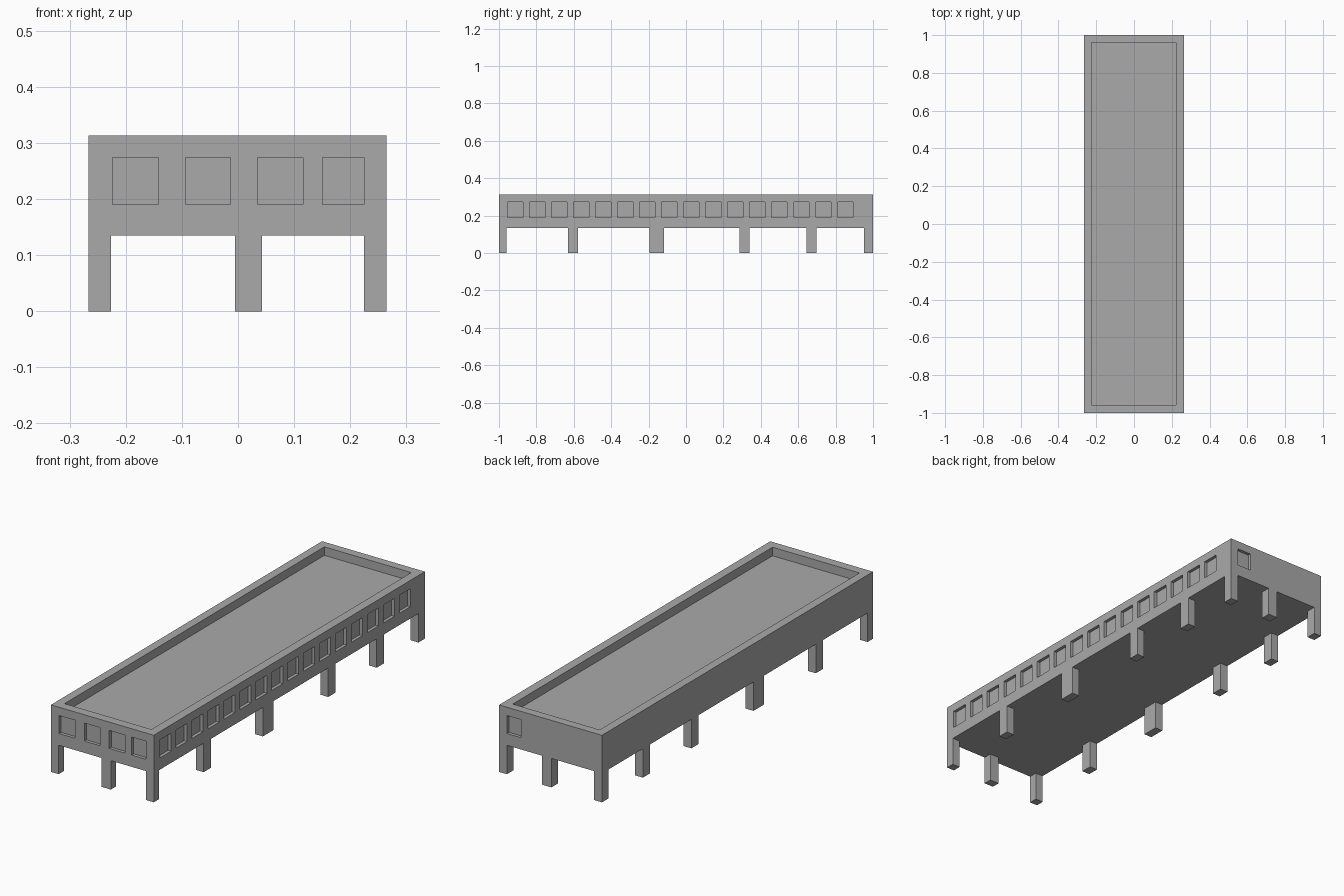
import bpy, bmesh

if "Cube" in bpy.data.objects:
    bpy.data.objects.remove(bpy.data.objects["Cube"])

# Single flat material
grey = bpy.data.materials.new("concrete grey")
grey.diffuse_color = (0.4, 0.4, 0.4, 1)
grey.use_nodes = True
grey.node_tree.nodes["Principled BSDF"].inputs["Base Color"].default_value = grey.diffuse_color

X0, X1, Y0, Y1 = -0.266, 0.265, -1.0, 1.0
BOTTOM, TOP = 0.135, 0.313
RECESS = 0.015


def boxes(name, bounds, open_top=False):
    """One object made of boxes given as (x0, x1, y0, y1, z0, z1)."""
    bm = bmesh.new()
    for x0, x1, y0, y1, z0, z1 in bounds:
        verts = bmesh.ops.create_cube(bm, size=1)["verts"]
        for v in verts:
            v.co.x = x1 if v.co.x > 0 else x0
            v.co.y = y1 if v.co.y > 0 else y0
            v.co.z = z1 if v.co.z > 0 else z0
    if open_top:
        bm.normal_update()
        bmesh.ops.delete(bm, geom=[f for f in bm.faces if f.normal.z > 0.5],
                         context='FACES_ONLY')
    mesh = bpy.data.meshes.new(name)
    bm.to_mesh(mesh)
    bm.free()
    mesh.materials.append(grey)
    obj = bpy.data.objects.new(name, mesh)
    bpy.context.collection.objects.link(obj)
    return obj


# Raised block
body = boxes("building_body", [(X0, X1, Y0, Y1, BOTTOM, TOP)])

# Sunken roof inside the parapet
cuts = [(-0.226, 0.223, -0.957, 0.96, TOP - 0.04, TOP + 0.1)]

# Front windows, and the single back window
WZ0, WZ1 = 0.19, 0.274
for a, b in [(-0.224, -0.142), (-0.094, -0.013), (0.035, 0.116), (0.151, 0.225)]:
    cuts.append((a, b, Y0 - 0.1, Y0 + RECESS, WZ0, WZ1))
cuts.append((0.151, 0.225, Y1 - RECESS, Y1 + 0.1, WZ0, WZ1))

# Row of windows along the right side
for i in range(16):
    y = -0.913 + i * 0.1177
    cuts.append((X1 - RECESS, X1 + 0.1, y - 0.041, y + 0.041, WZ0, WZ1))

cutter = boxes("recess_cutter", cuts)
cutter.hide_render = True
mod = body.modifiers.new("recesses", 'BOOLEAN')
mod.operation = 'DIFFERENCE'
mod.solver = 'EXACT'
mod.object = cutter
bpy.context.view_layer.objects.active = body
bpy.ops.object.modifier_apply(modifier=mod.name)
bpy.data.objects.remove(cutter)

# Pillars along both long sides
rows = [(-1.0, -0.96), (-0.632, -0.578), (-0.195, -0.118),
        (0.287, 0.34), (0.645, 0.698), (0.953, 1.0)]
for side, (a, b) in {"left": (X0, -0.226), "right": (0.225, X1)}.items():
    boxes(side + "_pillars", [(a, b, c, d, 0, BOTTOM) for c, d in rows], True)

# Middle pillars at the two ends
boxes("end_pillars", [(-0.005, 0.043, c, d, 0, BOTTOM)
                      for c, d in (rows[0], rows[-1])], True)
